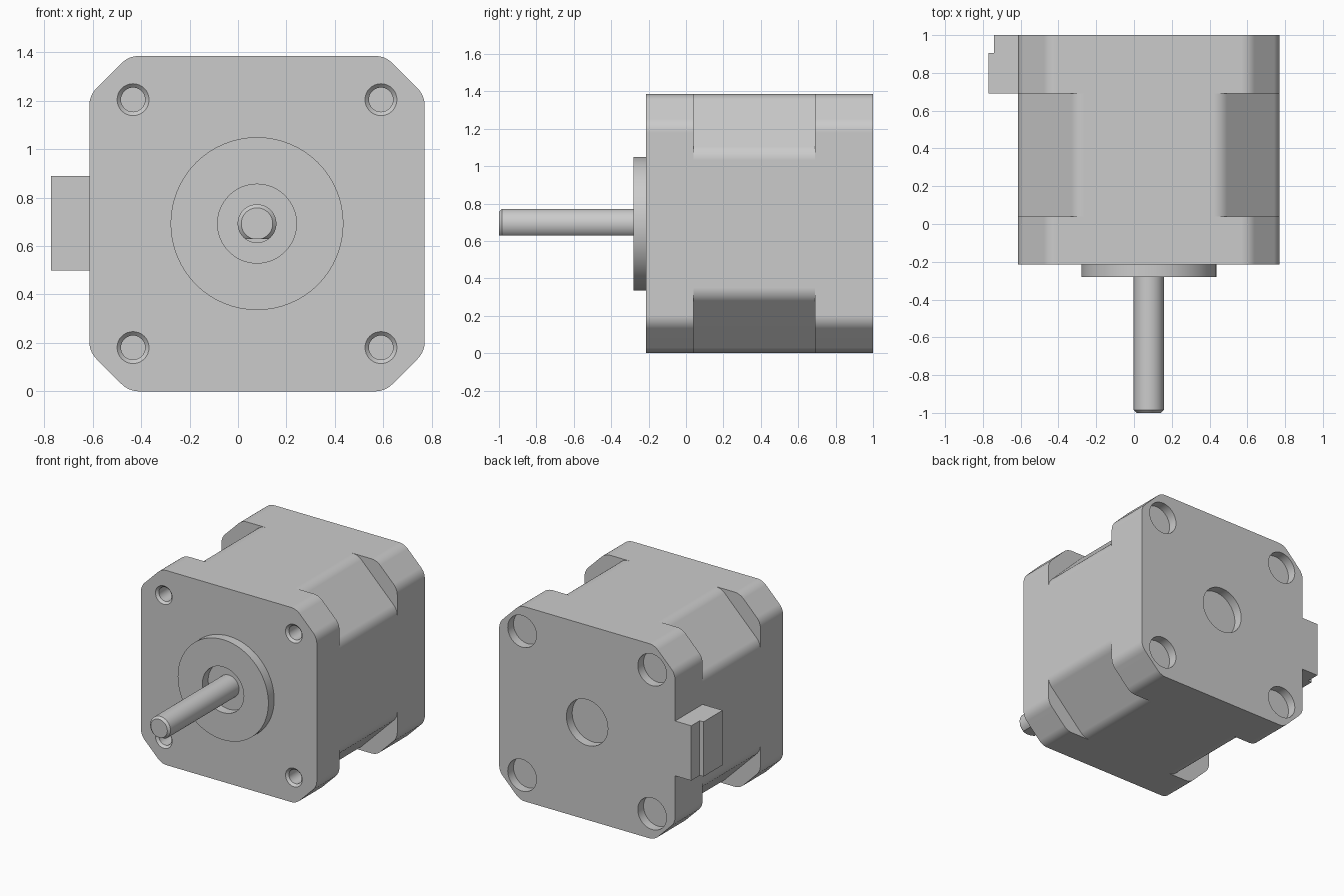
import bpy, bmesh
from math import sin, cos, pi, tan

if "Cube" in bpy.data.objects:
    bpy.data.objects.remove(bpy.data.objects["Cube"])

H = 0.6925                      # half width of the square body
CENTRE = (0.0785, 0, H)         # motor axis runs along y through this point
HOLE = 0.512                    # screw hole offset from the axis
FILLET = 0.10


def circle(r, y, x=0, z=0, n=64):
    return [(x + r * cos(2 * pi * i / n), y, z + r * sin(2 * pi * i / n)) for i in range(n)]


def corner(c, n=8):
    """Filleted 45 degree chamfer of leg c in the +x +z corner."""
    a = H - c - FILLET * tan(pi / 8)
    b = H - FILLET
    arc = [i * pi / 4 / n for i in range(n + 1)]
    pts = [(b + FILLET * cos(t), a + FILLET * sin(t)) for t in arc]
    return pts + [(z, x) for x, z in reversed(pts)]


def turn(pts, k):
    for _ in range(k):
        pts = [(-z, x) for x, z in pts]
    return pts


def at_y(pts, y):
    return [(x, y, z) for x, z in pts]


def loft(bm, rings, loop=False):
    """Skin matching rings; cap both ends, or join them when loop is set."""
    vs = [[bm.verts.new(p) for p in ring] for ring in rings]
    n = len(vs[0])
    pairs = list(zip(vs, vs[1:])) + ([(vs[-1], vs[0])] if loop else [])
    for a, b in pairs:
        for i in range(n):
            j = (i + 1) % n
            bm.faces.new((a[i], a[j], b[j], b[i]))
    if not loop:
        bm.faces.new(vs[0])
        bm.faces.new(vs[-1])


def finish(name, bm):
    bmesh.ops.recalc_face_normals(bm, faces=bm.faces)
    mesh = bpy.data.meshes.new(name)
    bm.to_mesh(mesh)
    bm.free()
    obj = bpy.data.objects.new(name, mesh)
    obj.location = CENTRE
    bpy.context.collection.objects.link(obj)
    return obj


def activate(obj):
    bpy.ops.object.select_all(action='DESELECT')
    obj.select_set(True)
    bpy.context.view_layer.objects.active = obj


def cut(obj, cutter):
    cutter.hide_render = True
    mod = obj.modifiers.new("cut", 'BOOLEAN')
    mod.operation, mod.solver, mod.object = 'DIFFERENCE', 'EXACT', cutter
    activate(obj)
    bpy.ops.object.modifier_apply(modifier=mod.name)
    bpy.data.objects.remove(cutter)


def smooth(obj):
    activate(obj)
    bpy.ops.object.shade_smooth_by_angle(angle=pi / 9)
    obj.modifiers.new("even_shading", 'WEIGHTED_NORMAL').keep_sharp = True


# Body: chamfered square block
bm = bmesh.new()
outline = [p for k in range(4) for p in turn(corner(0.163), k)]
loft(bm, [at_y(outline, -0.215), at_y(outline, 1.0)])
body = finish("motor_body", bm)

# Cutters: deeper middle chamfers, front screw holes, rear recesses
bm = bmesh.new()
notch = corner(0.31)
end = notch[-1][0]
notch += [(end, 0.9), (0.9, 0.9), (0.9, end)]
for k in range(4):
    p = turn(notch, k)
    loft(bm, [at_y(p, 0.04), at_y(p, 0.69)])
    x, z = turn([(HOLE, HOLE)], k)[0]
    loft(bm, [circle(r, y, x, z, 32) for r, y in
              ((0.066, -0.25), (0.066, -0.215), (0.05, -0.199), (0.05, -0.065))])
    loft(bm, [circle(0.113, y, x, z, 40) for y in (0.935, 1.1)])
loft(bm, [circle(0.163, y) for y in (0.935, 1.1)])
cut(body, finish("body_cutter", bm))
smooth(body)

# Raised ring around the shaft
bm = bmesh.new()
loft(bm, [circle(r, y) for r, y in
          ((0.163, -0.215), (0.163, -0.28), (0.357, -0.28), (0.357, -0.215))], loop=True)
smooth(finish("pilot_ring", bm))

# Shaft with chamfered tip and a flat along its underside
bm = bmesh.new()
loft(bm, [circle(r, y) for r, y in ((0.065, -1.0), (0.08, -0.985), (0.08, -0.215))])
shaft = finish("shaft", bm)
bm = bmesh.new()
flat = [(-0.2, -0.2), (0.2, -0.2), (0.2, -0.064), (-0.2, -0.064)]
loft(bm, [at_y(flat, -1.1), at_y(flat, -0.28)])
cut(shaft, finish("flat_cutter", bm))
smooth(shaft)

# Stepped cable socket on the left side
bm = bmesh.new()
step = [(-H, 0.69), (-0.85, 0.69), (-0.85, 0.905), (-0.82, 0.905), (-0.82, 1.0), (-H, 1.0)]
loft(bm, [[(x, y, z) for x, y in step] for z in (-0.194, 0.196)])
finish("cable_socket", bm)
